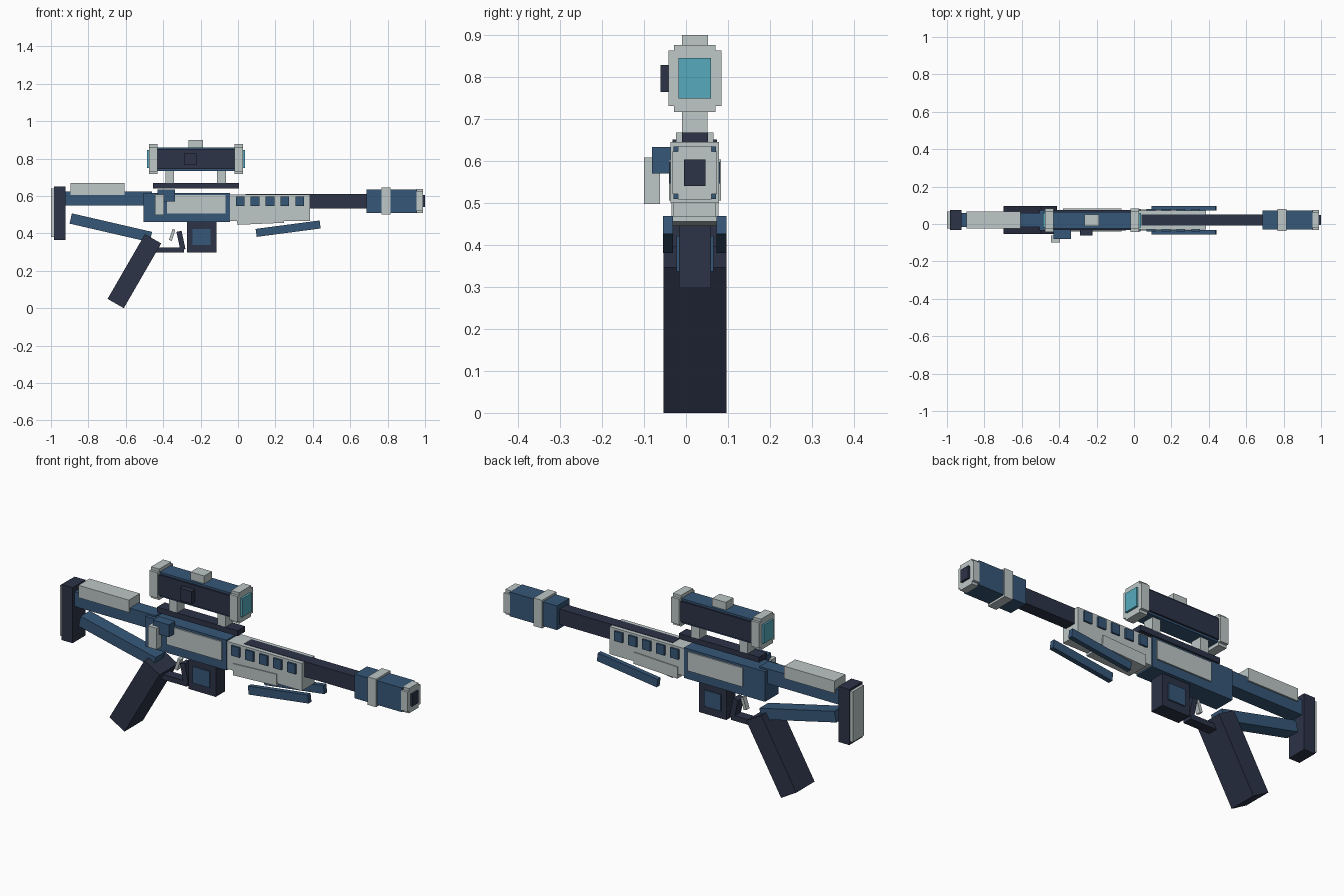
import bpy
import math

cube = bpy.data.objects.get("Cube")
if cube:
    bpy.data.objects.remove(cube, do_unlink=True)

CENTRE = .021  # side-to-side middle plane of the body


def make_material(name, red, green, blue):
    mat = bpy.data.materials.new(name)
    mat.use_nodes = True
    colour = (red, green, blue, 1)
    mat.diffuse_color = colour
    mat.node_tree.nodes["Principled BSDF"].inputs["Base Color"].default_value = colour
    return mat


silver = make_material("silver_grey", .51, .57, .57)
blue = make_material("steel_blue", .037, .096, .19)
dark = make_material("dark_navy", .026, .033, .064)
cyan = make_material("lens_cyan", .095, .41, .52)


def block(name, material, x, z, half=None, y=None):
    """Box spanning x and z; either centred with a half width, or spanning y."""
    y = y or (CENTRE - half, CENTRE + half)
    spans = (x, y, z)
    bpy.ops.mesh.primitive_cube_add(size=1, location=[sum(s) / 2 for s in spans])
    obj = bpy.context.object
    obj.name = name
    obj.data.name = name
    obj.scale = [s[1] - s[0] for s in spans]
    bpy.ops.object.transform_apply(location=False, rotation=False, scale=True)
    obj.data.materials.append(material)
    return obj


def tilted(name, material, centre, length, thick, degrees, half, offset=0):
    """Long box turned in the side plane; positive degrees lift its +x end."""
    cx, cz = centre
    mid = CENTRE + offset
    obj = block(name, material,
                x=(cx - length / 2, cx + length / 2),
                z=(cz - thick / 2, cz + thick / 2),
                y=(mid - half, mid + half))
    obj.rotation_euler.y = -math.radians(degrees)
    return obj


def stepped(name, material, x, middle, wide, tall, step):
    """Two crossed boxes that give a notched-corner block."""
    block(name + "_wide", material, x=x, z=(middle - tall + step, middle + tall - step), half=wide)
    block(name + "_tall", material, x=x, z=(middle - tall, middle + tall), half=wide - step)


# Stock
block("butt_pad", silver, x=(-1, -.965), z=(.38, .64), half=.046)
block("butt_block", dark, x=(-.985, -.923), z=(.364, .651), half=.053)
block("stock_tube", blue, x=(-.925, -.46), z=(.548, .624), half=.037)
block("cheek_rest", silver, x=(-.895, -.607), z=(.604, .668), half=.045)
tilted("stock_strut", blue, centre=(-.68, .43), length=.44, thick=.056, degrees=-13, half=.037)

# Grip and trigger
tilted("grip", dark, centre=(-.554, .198), length=.4, thick=.1, degrees=60, half=.075)
block("trigger_guard", dark, x=(-.44, -.29), z=(.298, .325), half=.025)
tilted("trigger_guard_front", dark, centre=(-.305, .362), length=.1, thick=.028, degrees=102, half=.025)
tilted("trigger", silver, centre=(-.352, .392), length=.062, thick=.016, degrees=72, half=.013)

# Receiver with side plates, bolt and magazine
block("receiver", blue, x=(-.505, -.042), z=(.46, .616), half=.055)
block("receiver_side_plates", silver, x=(-.38, -.067), z=(.506, .604), half=.062)
block("bolt", blue, x=(-.43, -.338), z=(.57, .634), y=(-.081, -.03))
block("bolt_handle", silver, x=(-.445, -.395), z=(.498, .608), y=(-.1, -.062))
block("magazine", dark, x=(-.272, -.115), z=(.297, .465), half=.038)
block("magazine_panels", blue, x=(-.243, -.147), z=(.337, .422), half=.044)

# Handguard, vents and folded legs
block("handguard", silver, x=(-.045, .386), z=(.467, .609), half=.051)
tilted("handguard_lower", silver, centre=(.12, .481), length=.25, thick=.06, degrees=2.5, half=.056)
for index in range(5):
    left = -.012 + index * .08
    block(f"handguard_vent_{index}", blue, x=(left, left + .046), z=(.547, .598), half=.06)
for side, offset in (("right", -.064), ("left", .064)):
    tilted("folded_leg_" + side, blue, centre=(.268, .425), length=.345,
           thick=.043, degrees=7.5, half=.012, offset=offset)

# Barrel and muzzle
MUZZLE = .572
block("barrel", dark, x=(.04, .7), z=(.532, .611), half=.03)
block("muzzle_body", blue, x=(.687, .958), z=(.51, .635), half=.051)
block("muzzle_band", silver, x=(.767, .815), z=(.5, .645), half=.058)
stepped("muzzle_tip", silver, x=(.955, .99), middle=MUZZLE, wide=.053, tall=.064, step=.013)
block("muzzle_bore", dark, x=(.96, 1), z=(.541, .604), half=.026)

# Rail and scope
SCOPE = .797
block("optic_rail", dark, x=(-.455, .005), z=(.64, .668), half=.031)
for end, left in (("rear", -.388), ("front", -.112)):
    block("scope_mount_" + end, silver, x=(left, left + .047), z=(.665, .738), half=.03)
block("scope_tube", blue, x=(-.45, .005), z=(.734, .86), half=.044)
block("scope_side_shell", dark, x=(-.45, .005), z=(.744, .85), half=.053)
for end, left in (("rear", -.477), ("front", -.02)):
    stepped("scope_cap_" + end, silver, x=(left, left + .046), middle=SCOPE,
            wide=.063, tall=.08, step=.014)
block("scope_lenses", cyan, x=(-.487, .037), z=(.749, .845), half=.039)
block("scope_top_dial", silver, x=(-.264, -.186), z=(.85, .9), half=.031)
block("scope_side_dial", dark, x=(-.29, -.222), z=(.765, .829), y=(-.061, CENTRE))
